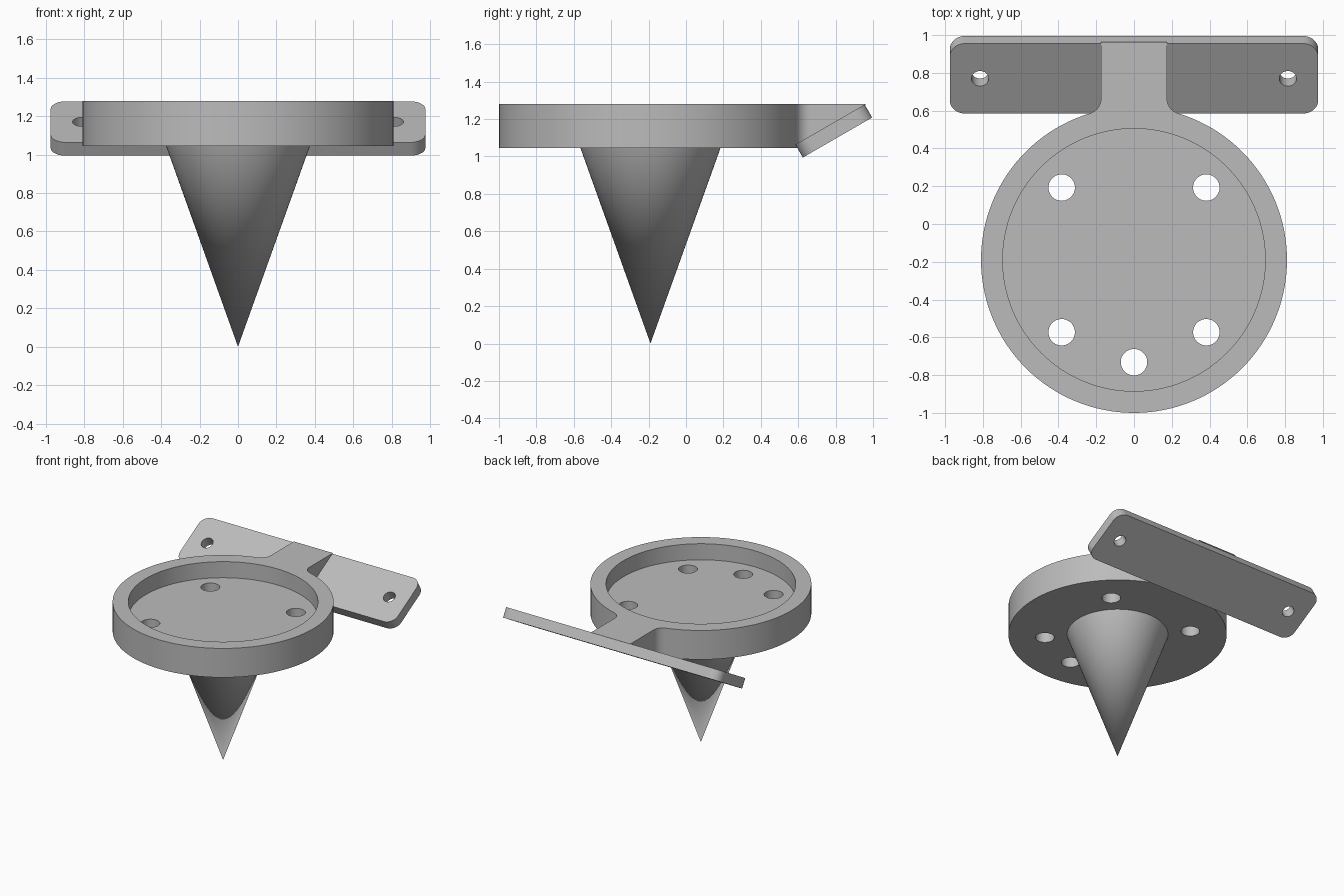
import bpy, bmesh, math
from mathutils import Matrix, Vector

cube = bpy.data.objects.get("Cube")
if cube:
    bpy.data.objects.remove(cube)

GREY = (0.5, 0.5, 0.5, 1)
mat = bpy.data.materials.new("plain grey")
mat.use_nodes = True
mat.diffuse_color = GREY
mat.node_tree.nodes["Principled BSDF"].inputs["Base Color"].default_value = GREY

CY = -0.19                 # disc axis
BOTTOM, FLOOR, TOP = 1.045, 1.15, 1.28
RADIUS = 0.81
TILT = math.radians(30)
PLATE_MID = Vector((0, 0.79, 1.136))
LENGTH, WIDTH, THICK, CORNER = 0.428, 1.95, 0.08, 0.08


def add_object(name, bm):
    bmesh.ops.recalc_face_normals(bm, faces=bm.faces)
    mesh = bpy.data.meshes.new(name)
    bm.to_mesh(mesh)
    bm.free()
    mesh.materials.append(mat)
    obj = bpy.data.objects.new(name, mesh)
    bpy.context.collection.objects.link(obj)
    return obj


def cone(name, r_low, r_high, z_low, z_high, x=0, y=0, segments=128):
    bm = bmesh.new()
    bmesh.ops.create_cone(bm, cap_ends=True, segments=segments, radius1=r_low,
                          radius2=r_high, depth=z_high - z_low,
                          matrix=Matrix.Translation((x, y, (z_low + z_high) / 2)))
    return add_object(name, bm)


def prism(outline, z_low, z_high):
    bm = bmesh.new()
    face = bm.faces.new([bm.verts.new((x, y, z_low)) for x, y in outline])
    new = bmesh.ops.extrude_face_region(bm, geom=[face])["geom"]
    bmesh.ops.translate(bm, vec=(0, 0, z_high - z_low),
                        verts=[v for v in new if isinstance(v, bmesh.types.BMVert)])
    return bm


def arc(cx, cy, r, start, end, steps=10):
    angles = [start + (end - start) * i / steps for i in range(steps + 1)]
    return [(cx + r * math.cos(a), cy + r * math.sin(a)) for a in angles]


def combine(target, tool, operation):
    mod = target.modifiers.new("combine", "BOOLEAN")
    mod.operation, mod.object, mod.solver = operation, tool, "EXACT"
    graph = bpy.context.evaluated_depsgraph_get()
    mesh = bpy.data.meshes.new_from_object(target.evaluated_get(graph))
    target.modifiers.clear()
    target.data = mesh
    bpy.data.objects.remove(tool)


# Neck: filleted outline, trimmed along the upper face of the tilted plate
fillet = 0.08
fx = 0.175 + fillet
fy = CY + math.sqrt((RADIUS + fillet) ** 2 - fx ** 2)
end = math.pi + math.atan2(fy - CY, fx)
side = [(0.175, 1.0)] + arc(fx, fy, fillet, math.pi, end) + [(0.2, 0.54)]
bm = prism(side + [(-x, y) for x, y in reversed(side)], BOTTOM, TOP)
normal = Vector((0, -math.sin(TILT), math.cos(TILT)))
cut = bmesh.ops.bisect_plane(bm, geom=bm.verts[:] + bm.edges[:] + bm.faces[:],
                             plane_co=PLATE_MID + normal * (THICK / 2 - 0.002),
                             plane_no=normal, clear_inner=True)
bmesh.ops.holes_fill(bm, edges=[e for e in bm.edges if e.is_boundary])
neck = add_object("neck", bm)

# Round tray with recess and five through holes
tray = cone("tray_with_neck", RADIUS, RADIUS, BOTTOM, TOP, y=CY)
combine(tray, neck, "UNION")
combine(tray, cone("recess_cutter", 0.695, 0.695, FLOOR, TOP + 0.2, y=CY), "DIFFERENCE")
s = 0.383
for x, y in [(s, s), (-s, s), (s, -s), (-s, -s), (0, -s * math.sqrt(2))]:
    combine(tray, cone("hole_cutter", 0.07, 0.07, 0.9, 1.4, x, CY + y, 48), "DIFFERENCE")

# Spike under the tray
spike = cone("spike", 0, 0.378, 0, BOTTOM + 0.01, y=CY)

# Tilted mounting plate with rounded corners and two screw holes
outline = []
for i, (sx, sy) in enumerate([(1, 1), (-1, 1), (-1, -1), (1, -1)]):
    outline += arc(sx * (WIDTH / 2 - CORNER), sy * (LENGTH / 2 - CORNER), CORNER,
                   i * math.pi / 2, (i + 1) * math.pi / 2)
plate = add_object("mounting_plate", prism(outline, -THICK / 2, THICK / 2))
for x in (-0.815, 0.815):
    combine(plate, cone("screw_cutter", 0.046, 0.046, -0.2, 0.2, x, segments=32), "DIFFERENCE")
plate.data.transform(Matrix.Translation(PLATE_MID) @ Matrix.Rotation(TILT, 4, "X"))

# Smooth round walls, keep sharp rims
bpy.ops.object.select_all(action="DESELECT")
for obj in (tray, spike, plate):
    obj.select_set(True)
bpy.context.view_layer.objects.active = tray
bpy.ops.object.shade_smooth_by_angle(angle=math.radians(30))
